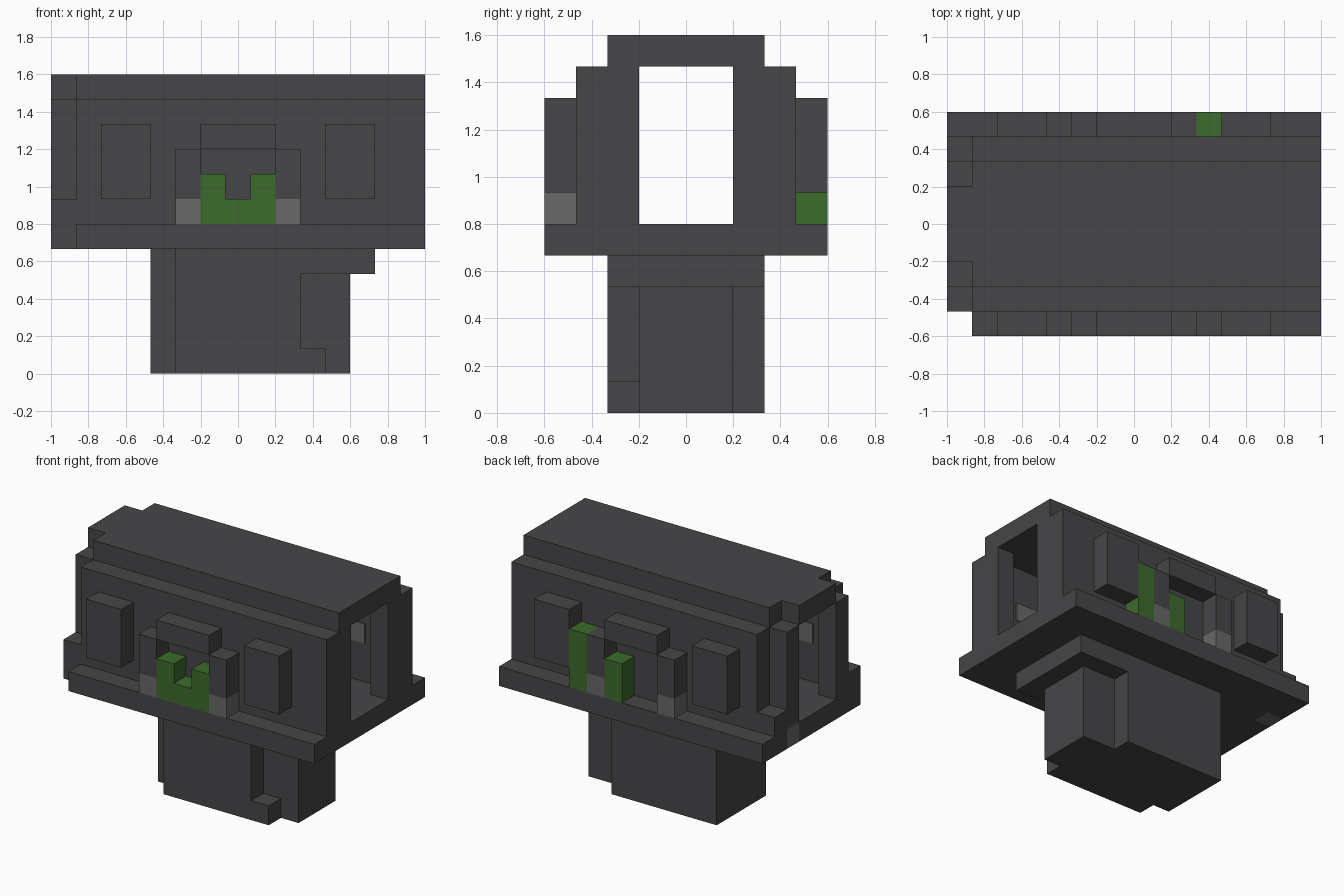
import bpy
import bmesh

if "Cube" in bpy.data.objects:
    bpy.data.objects.remove(bpy.data.objects["Cube"], do_unlink=True)

U = 2 / 15  # one block


def material(name, color):
    m = bpy.data.materials.new(name)
    m.use_nodes = True
    m.diffuse_color = (*color, 1)
    m.node_tree.nodes["Principled BSDF"].inputs["Base Color"].default_value = (*color, 1)
    return m


DARK = material("dark_grey", (0.061, 0.06, 0.065))
GREY = material("mid_grey", (0.14, 0.14, 0.14))
GREEN = material("green", (0.046, 0.145, 0.026))


def block(name, x, y, z, mat=DARK):
    """Box spanning block-index ranges along each axis."""
    bm = bmesh.new()
    bmesh.ops.create_cube(bm, size=1)
    for v in bm.verts:
        for a, (span, shift) in enumerate(((x, 7.5), (y, 4.5), (z, 0))):
            v.co[a] = (span[v.co[a] > 0] - shift) * U
    me = bpy.data.meshes.new(name)
    bm.to_mesh(me)
    bm.free()
    me.materials.append(mat)
    ob = bpy.data.objects.new(name, me)
    bpy.context.collection.objects.link(ob)
    return ob


def both_sides(name, x, y, z, mat=DARK):
    """Same block on the front and mirrored to the back."""
    block("front_" + name, x, y, z, mat)
    block("back_" + name, x, (9 - y[1], 9 - y[0]), z, mat)


# Lower body
block("lower_core", (5, 10), (2, 7), (0, 5))
block("lower_right_end", (4, 5), (3, 7), (0, 5))
block("lower_left_end", (10, 12), (3, 6), (0, 4))
block("lower_ledge", (10, 13), (2, 7), (4, 5))
block("lower_foot", (10, 11), (2, 3), (0, 1))

# Floor slab with one missing corner and one grey block in its end
block("floor_slab", (1, 15), (0, 9), (5, 6))
block("floor_end_front", (0, 1), (1, 6), (5, 6))
block("floor_end_grey", (0, 1), (6, 7), (5, 6), GREY)
block("floor_end_back", (0, 1), (7, 9), (5, 6))

# Hollow upper body
both_sides("wall", (1, 15), (1, 2), (6, 11))
both_sides("left_end_jamb", (14, 15), (2, 3), (6, 11))
both_sides("right_end_jamb", (0, 1), (2, 3), (6, 11))
both_sides("right_end_step", (0, 1), (1, 2), (6, 7))
block("roof", (1, 15), (2, 7), (11, 12))
block("roof_end", (0, 1), (3, 6), (11, 12))

# Raised side panels, with thin grey plates on the inside
for side, x in (("right", 2), ("left", 11)):
    both_sides(side + "_panel", (x, x + 2), (0, 1), (7, 10))
    both_sides(side + "_inner_plate", (x, x + 2), (2, 2.05), (8, 9), GREY)

# Central surround: posts with grey bases and a hood
for side, x in (("right", 5), ("left", 9)):
    both_sides(side + "_post", (x, x + 1), (0, 1), (7, 9))
    both_sides(side + "_post_base", (x, x + 1), (0, 1), (6, 7), GREY)
both_sides("hood", (6, 9), (0, 1), (9, 10))

# Green growth
block("front_green_base", (6, 9), (0, 1), (6, 7), GREEN)
for side, x in (("right", 6), ("left", 8)):
    block("front_green_" + side, (x, x + 1), (0, 1), (7, 8), GREEN)
block("back_green_tall", (10, 11), (8, 9), (6, 9), GREEN)
block("back_green_short", (8, 9), (8, 9), (6, 8), GREEN)
